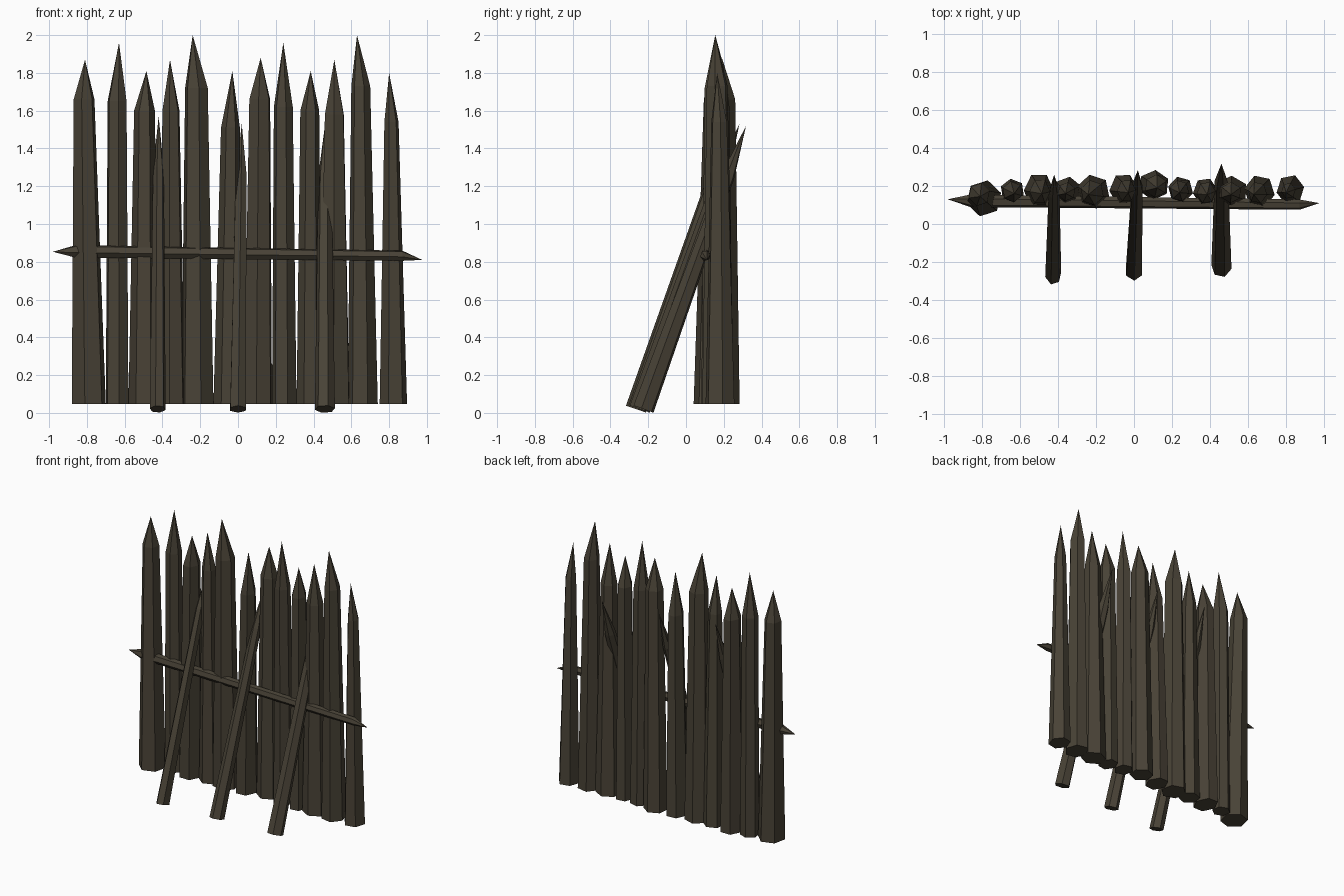
import bpy, bmesh, math
from mathutils import Vector

if "Cube" in bpy.data.objects:
    bpy.data.objects.remove(bpy.data.objects["Cube"])

wood = bpy.data.materials.new("dark weathered wood")
wood.diffuse_color = (0.066, 0.055, 0.037, 1)
wood.use_nodes = True
wood.node_tree.nodes["Principled BSDF"].inputs["Base Color"].default_value = wood.diffuse_color


def polygon(sides, rot):
    """Polygon rescaled to fill the -1..1 square."""
    p = [(math.cos(rot + math.tau * i / sides), math.sin(rot + math.tau * i / sides))
         for i in range(sides)]
    lo = [min(q[k] for q in p) for k in (0, 1)]
    hi = [max(q[k] for q in p) for k in (0, 1)]
    return [tuple(2 * (q[k] - lo[k]) / (hi[k] - lo[k]) - 1 for k in (0, 1)) for q in p]


def loft(name, sections, shape):
    """Sections: (centre, axis u, axis v); zero axes make a pointed tip."""
    bm = bmesh.new()
    rings = []
    for c, u, v in sections:
        rings.append([bm.verts.new(Vector(c) + Vector(u) * a + Vector(v) * b) for a, b in shape])
    for r, s in zip(rings, rings[1:]):
        for i in range(len(r)):
            j = (i + 1) % len(r)
            bm.faces.new((r[i], r[j], s[j], s[i]))
    bm.faces.new(rings[0])
    bm.faces.new(rings[-1])
    bmesh.ops.remove_doubles(bm, verts=bm.verts, dist=0.0005)
    bmesh.ops.recalc_face_normals(bm, faces=bm.faces)
    me = bpy.data.meshes.new(name)
    bm.to_mesh(me)
    bm.free()
    me.materials.append(wood)
    ob = bpy.data.objects.new(name, me)
    bpy.context.collection.objects.link(ob)


Z = (0, 0, 0)

# upright stakes: base left/right, shoulder left/right, shoulder z, tip x, tip z, y centre
stakes = [
    (-.88, -.70, -.87, -.76, 1.66, -.81, 1.87, .165),
    (-.70, -.58, -.69, -.59, 1.65, -.63, 1.96, .18),
    (-.58, -.42, -.55, -.44, 1.60, -.485, 1.81, .18),
    (-.42, -.28, -.40, -.31, 1.60, -.36, 1.87, .18),
    (-.30, -.13, -.28, -.16, 1.72, -.24, 2.00, .175),
    (-.13, .02, -.09, .01, 1.51, -.03, 1.81, .185),
    (.03, .18, .06, .17, 1.66, .12, 1.88, .21),
    (.18, .31, .19, .29, 1.62, .24, 1.96, .185),
    (.31, .44, .33, .43, 1.60, .385, 1.81, .175),
    (.43, .59, .46, .56, 1.58, .51, 1.87, .175),
    (.58, .74, .60, .70, 1.73, .63, 2.00, .175),
    (.75, .895, .775, .85, 1.54, .80, 1.80, .185),
]
for i, (bl, br, sl, sr, sz, tx, tz, y) in enumerate(stakes):
    bw, sw = (br - bl) / 2, (sr - sl) / 2
    by = 0.135 if i == 0 else y - 0.005
    loft(f"stake_{i + 1}", [
        (((bl + br) / 2, by, .048), (bw, 0, 0), (0, bw * 1.05, 0)),
        (((sl + sr) / 2, y - .01, sz), (sw, 0, 0), (0, sw * 1.1, 0)),
        ((tx, y - .02, tz), Z, Z)], polygon(6, .3 + i * .37))

# cross rail, pointed at both ends
rail = [((-.98, .13, .853), 0), ((-.86, .122, .855), .033),
        ((.87, .102, .832), .027), ((.975, .11, .81), 0)]
loft("cross_rail", [(c, (0, r, 0), (0, 0, r)) for c, r in rail], polygon(6, .2))

# leaning braces: foot, tip, half width
braces = [((-.425, -.265), (-.42, .26, 1.57), .042),
          ((0, -.245), (.02, .283, 1.53), .042),
          ((.46, -.225), (.46, .318, 1.52), .053)]
for i, ((fx, fy), tip, w) in enumerate(braces):
    foot, tip = Vector((fx, fy, .02)), Vector(tip)
    d = (tip - foot).normalized()
    v = d.cross(Vector((1, 0, 0))).normalized()
    s = foot.lerp(tip, .82)
    loft(f"brace_{i + 1}", [
        (foot, (w, 0, 0), v * .056),
        (s, (w * .68, 0, 0), v * .036),
        (tip, Z, Z)], polygon(6, .25 + .3 * i))
